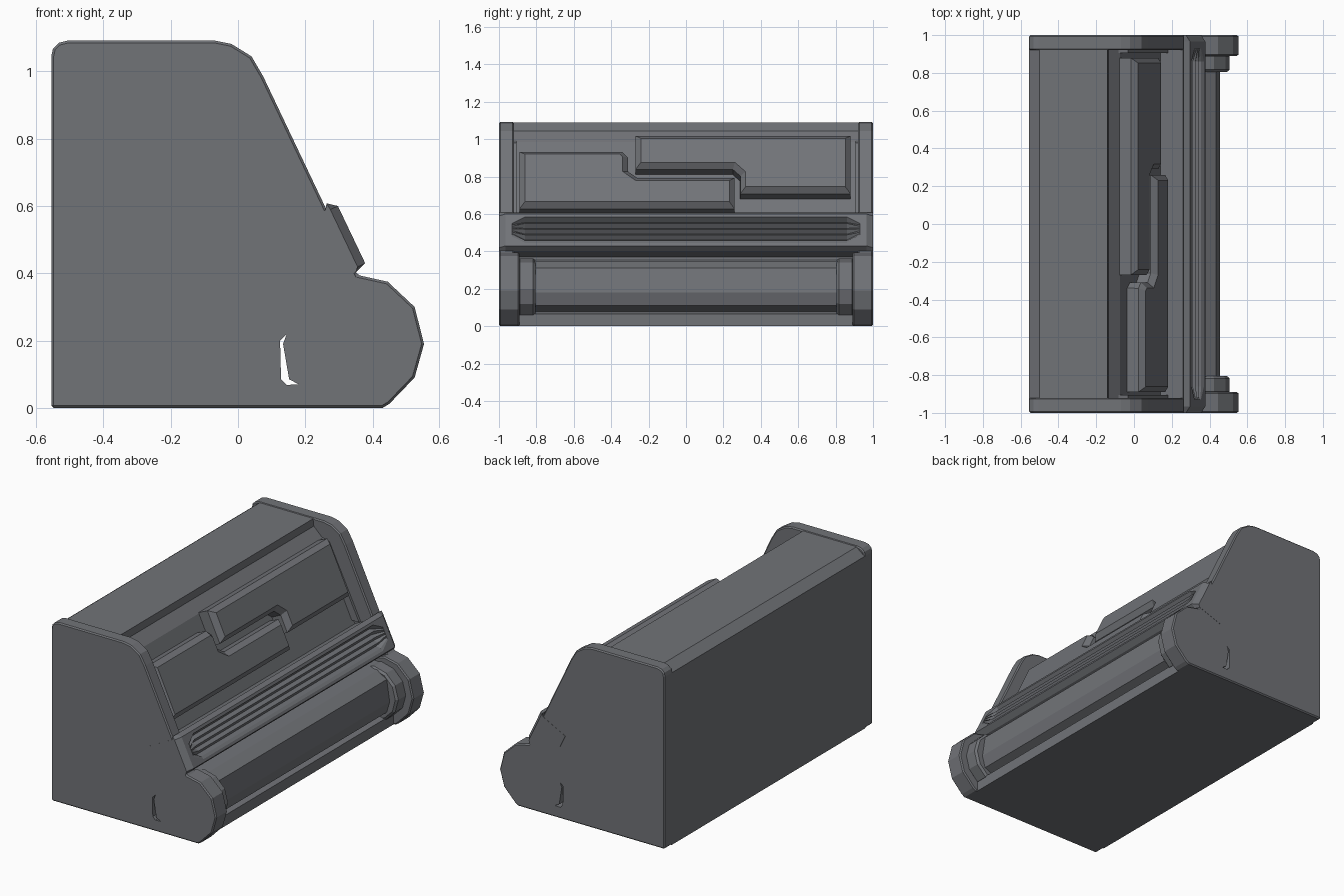
import bpy
import bmesh
import math

cube = bpy.data.objects.get("Cube")
if cube:
    bpy.data.objects.remove(cube)

grey = bpy.data.materials.new("slate grey")
grey.use_nodes = True
COLOR = (0.165, 0.172, 0.187, 1)
grey.diffuse_color = COLOR
grey.node_tree.nodes["Principled BSDF"].inputs["Base Color"].default_value = COLOR


def finish(name, bm, bevel=0):
    bmesh.ops.recalc_face_normals(bm, faces=bm.faces)
    mesh = bpy.data.meshes.new(name)
    bm.to_mesh(mesh)
    bm.free()
    mesh.materials.append(grey)
    ob = bpy.data.objects.new(name, mesh)
    bpy.context.collection.objects.link(ob)
    if bevel:
        mod = ob.modifiers.new("edge", "BEVEL")
        mod.width = bevel
        mod.segments = 1
        mod.angle_limit = math.radians(50)
    return ob


def loft(name, sections, caps=True, bevel=0):
    """Join matching x-z outlines placed at successive y positions."""
    bm = bmesh.new()
    rings = [[bm.verts.new((x, y, z)) for x, z in pts] for y, pts in sections]
    n = len(rings[0])
    for a, b in zip(rings, rings[1:]):
        for i in range(n):
            j = (i + 1) % n
            bm.faces.new((a[i], a[j], b[j], b[i]))
    if caps:
        bm.faces.new(rings[0])
        bm.faces.new(rings[-1])
    return finish(name, bm, bevel)


def prism(name, pts, y0, y1, caps=True, bevel=0):
    return loft(name, [(y0, pts), (y1, pts)], caps, bevel)


def ring(cx, cz, r, n=12):
    return [(cx + r * math.cos(i * math.tau / n), cz + r * math.sin(i * math.tau / n))
            for i in range(n)]


def panel_x(z):
    return -0.09 + (1.02 - z) * 0.468


# Hollow main body with sloped panel and rounded front roll
body = [(-0.555, 0), (-0.555, 1.045), (-0.50, 1.088), (-0.14, 1.088), (-0.135, 1.045),
        (panel_x(0.985), 0.985), (panel_x(0.42), 0.42), (0.28, 0.36),
        (0.37, 0.348), (0.435, 0.31), (0.455, 0.18), (0.435, 0.11), (0.37, 0.08),
        (0.42, 0.065), (0.42, 0)]
prism("main_body", body, -0.93, 0.93, caps=False)

# Side cheeks, each pierced by a thin slot
foot = [(0.355, 0.395), (0.445, 0.375), (0.525, 0.30), (0.553, 0.19), (0.525, 0.09),
        (0.45, 0.012), (0.43, 0)]
cheek = [(-0.555, 0), (-0.555, 1.045), (-0.55, 1.068), (-0.533, 1.085), (-0.505, 1.092),
         (-0.07, 1.092), (-0.02, 1.082), (0.04, 1.045), (0.075, 0.985), (0.265, 0.585)]
slot = [(0.125, 0.2), (0.145, 0.22), (0.134, 0.19), (0.152, 0.085), (0.18, 0.07),
        (0.145, 0.068), (0.128, 0.085)]
cutter = prism("slot_cutter", slot, -1.2, 1.2)
cutter.hide_render = True
cutter.hide_viewport = True
trim = [(panel_x(1.0) - 0.03, 1.0), (panel_x(1.0) + 0.05, 0.98),
        (panel_x(0.55) + 0.05, 0.55), (panel_x(0.55) - 0.03, 0.55)]

for end, s in (("back", 1), ("front", -1)):
    slab = prism(end + "_cheek", cheek + foot, s * 0.92, s, bevel=0.007)
    cut = slab.modifiers.new("slot", "BOOLEAN")
    cut.operation = "DIFFERENCE"
    cut.solver = "EXACT"
    cut.object = cutter
    prism(end + "_hub", foot + [(0.25, 0), (0.25, 0.36)], s * 0.89, s * 0.96, bevel=0.007)
    prism(end + "_collar", ring(0.343, 0.2, 0.162), s * 0.805, s * 0.9, bevel=0.012)
    prism(end + "_panel_trim", trim, s * 0.905, s * 0.93)

# Slanted bar whose face carries tapering grooves
A, B = (0.297, 0.600), (0.378, 0.430)


def bar_outline(depth=0, inset=0, spread=1):
    nx, nz = 0.903, 0.430
    pts = [(0.11, 0.51), (0.26, 0.588), (0.263, 0.608)]
    for i in range(12):
        t = 0 if i == 0 else 1 if i == 11 else 0.5 + spread * (0.82 * (i - 1) / 9 - 0.41)
        d = inset + (depth * (1 if i % 2 == 0 else 0.25) if 1 < i < 10 else 0)
        pts.append((A[0] + (B[0] - A[0]) * t - nx * d,
                    A[1] + (B[1] - A[1]) * t - nz * d))
    return pts + [(0.35, 0.402), (0.19, 0.345)]


half = [(1.001, bar_outline(inset=0.025, spread=0.5)), (0.965, bar_outline(spread=0.5)),
        (0.93, bar_outline(spread=0.5)), (0.86, bar_outline(0.035))]
loft("grooved_bar", [(-y, pts) for y, pts in half] + half[::-1])


# Interlocking raised plates: straight walls, then a chamfered rim
def plate(name, outline):
    bm = bmesh.new()
    face = bm.faces.new([bm.verts.new((panel_x(z), y, z)) for y, z in outline])
    face.normal_update()
    if face.normal.x < 0:
        face.normal_flip()
    for thickness, depth in ((0.0005, 0.065), (0.028, 0.03)):
        bmesh.ops.inset_region(bm, faces=[face], thickness=thickness, depth=depth,
                               use_boundary=True, use_even_offset=True)
    finish(name, bm)


plate("upper_plate", [(-0.27, 0.99), (0.88, 0.99), (0.88, 0.68), (0.29, 0.68),
                      (0.29, 0.775), (0.25, 0.81), (-0.27, 0.81)])
plate("lower_plate", [(-0.89, 0.905), (-0.34, 0.905), (-0.31, 0.875), (-0.31, 0.80),
                      (-0.26, 0.765), (0.26, 0.765), (0.26, 0.60), (-0.89, 0.60)])
